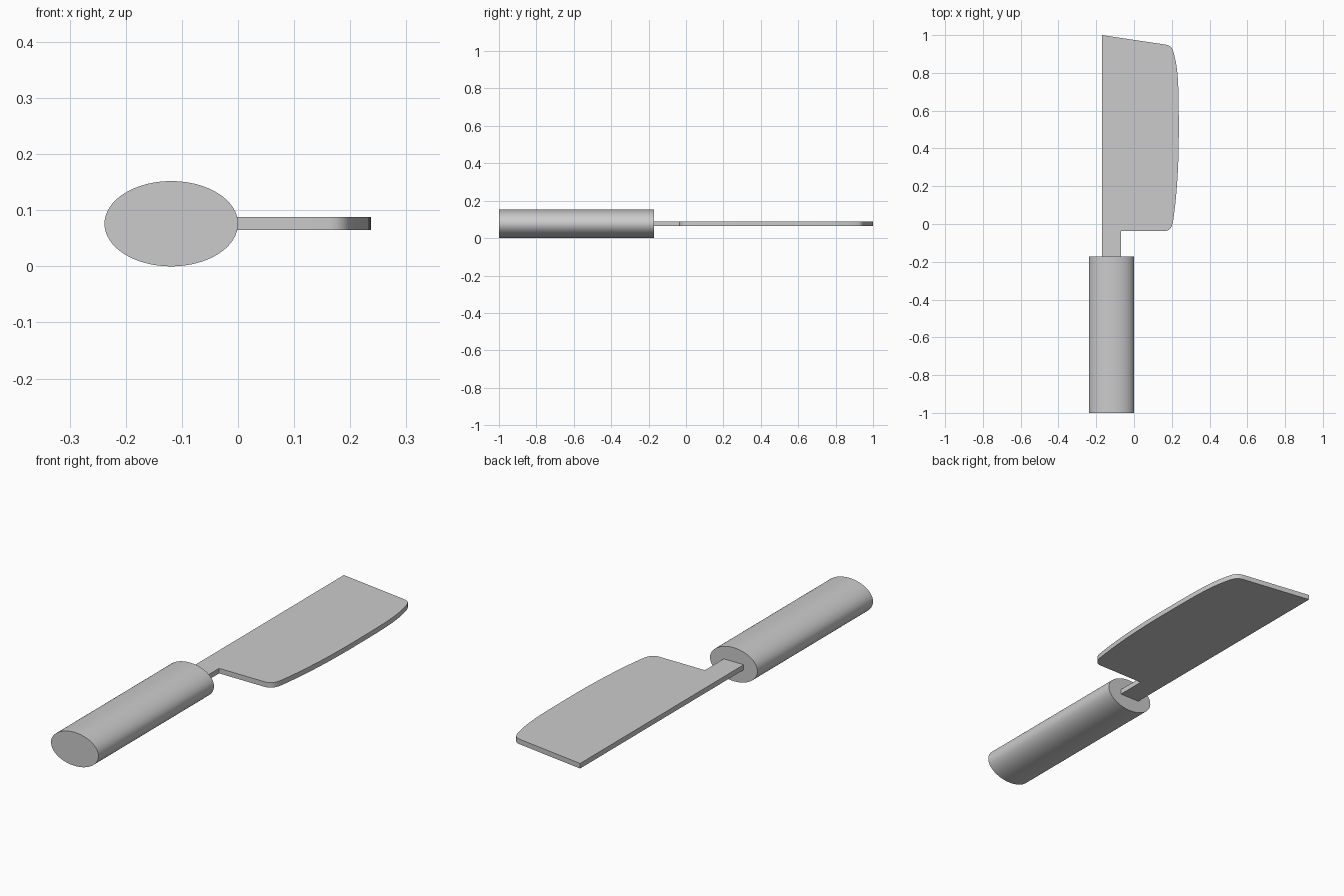
import bpy, bmesh, math
from mathutils import Vector

cube = bpy.data.objects.get("Cube")
if cube:
    bpy.data.objects.remove(cube, do_unlink=True)

# One plain grey for the whole knife
grey = bpy.data.materials.new("light_grey")
grey.use_nodes = True
colour = (0.6, 0.6, 0.6, 1)
grey.diffuse_color = colour
grey.node_tree.nodes["Principled BSDF"].inputs["Base Color"].default_value = colour


def prism(name, outline, direction):
    """Extrude a closed outline along a direction into a solid."""
    bm = bmesh.new()
    face = bm.faces.new([bm.verts.new(p) for p in outline])
    top = bmesh.ops.extrude_face_region(bm, geom=[face], use_keep_orig=True)["geom"]
    bmesh.ops.translate(bm, vec=direction,
                        verts=[v for v in top if isinstance(v, bmesh.types.BMVert)])
    bmesh.ops.recalc_face_normals(bm, faces=bm.faces)
    mesh = bpy.data.meshes.new(name)
    bm.to_mesh(mesh)
    bm.free()
    mesh.materials.append(grey)
    obj = bpy.data.objects.new(name, mesh)
    bpy.context.collection.objects.link(obj)
    bpy.ops.object.select_all(action='DESELECT')
    obj.select_set(True)
    bpy.context.view_layer.objects.active = obj
    bpy.ops.object.shade_smooth_by_angle(angle=math.radians(30))
    return obj


def bezier(a, b, c, d, steps):
    """Points along a cubic curve, without its first point."""
    a, b, c, d = (Vector(p) for p in (a, b, c, d))
    ts = [i / steps for i in range(1, steps + 1)]
    return [a * (1 - t) ** 3 + b * 3 * t * (1 - t) ** 2
            + c * 3 * t * t * (1 - t) + d * t ** 3 for t in ts]


# Handle: oval bar
RX, RZ, SIDES = 0.119, 0.076, 64
oval = [(-RX + RX * math.cos(2 * math.pi * i / SIDES), -1,
         RZ + RZ * math.sin(2 * math.pi * i / SIDES)) for i in range(SIDES)]
prism("handle", oval, (0, 0.828, 0))

# Blade with tang: straight spine, rounded heel, bowed cutting edge, sloping tip
outline = [(-0.169, -0.172), (-0.069, -0.172), (-0.069, -0.037), (0.16, -0.037)]
outline += bezier((0.16, -0.037), (0.185, -0.037), (0.2, -0.022), (0.206, 0.01), 8)
outline += bezier((0.206, 0.01), (0.225, 0.13), (0.237, 0.3), (0.237, 0.47), 12)
outline += bezier((0.237, 0.47), (0.237, 0.7), (0.238, 0.81), (0.209, 0.91), 12)
outline += bezier((0.209, 0.91), (0.2, 0.938), (0.19, 0.946), (0.165, 0.95), 8)
outline += [(-0.169, 1.0)]
prism("blade", [(p[0], p[1], 0.065) for p in outline], (0, 0, 0.023))
